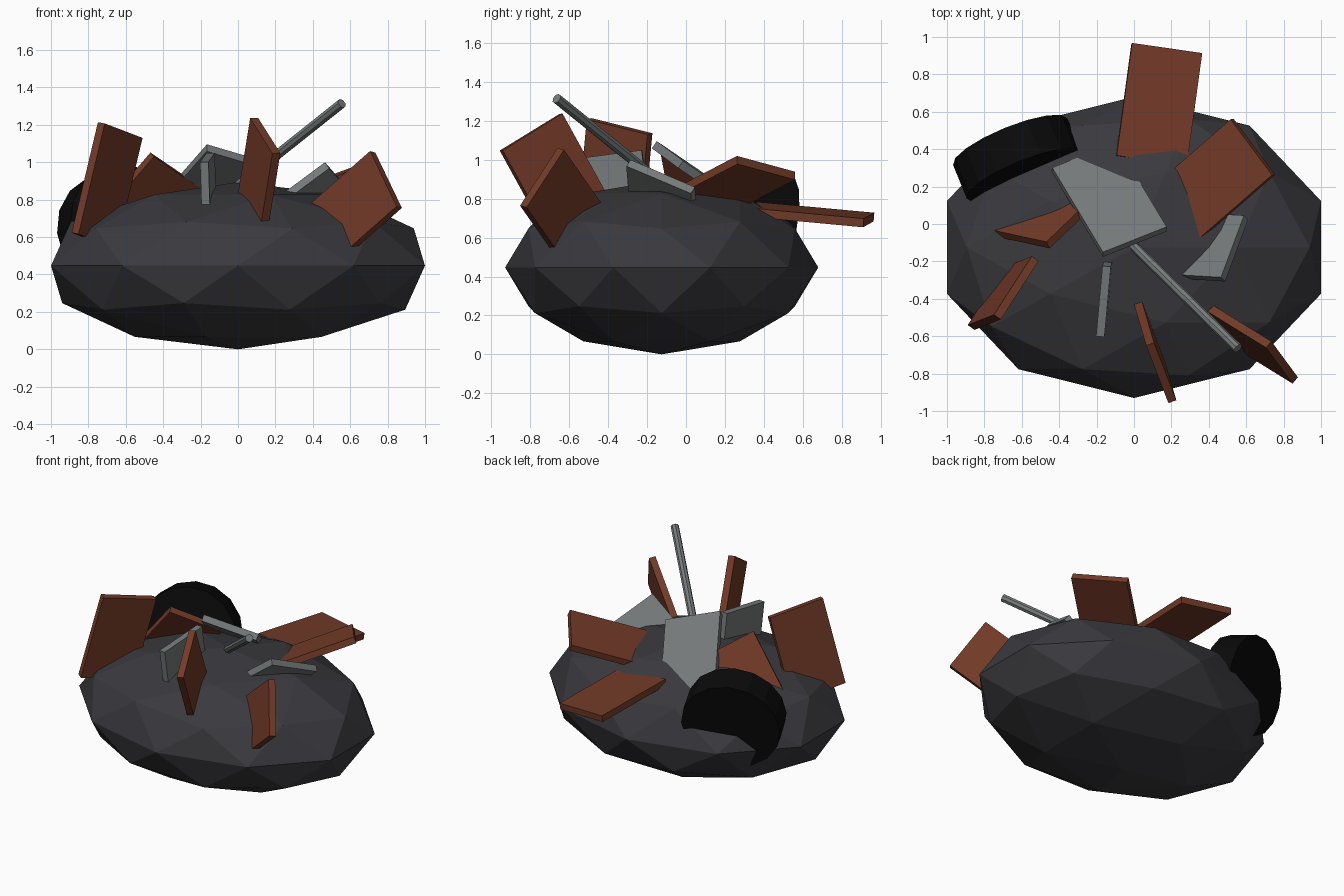
import bpy
import bmesh
import math
from mathutils import Vector, Matrix

if "Cube" in bpy.data.objects:
    bpy.data.objects.remove(bpy.data.objects["Cube"], do_unlink=True)


def material(name, colour):
    mat = bpy.data.materials.new(name)
    mat.use_nodes = True
    mat.diffuse_color = (*colour, 1)
    bsdf = mat.node_tree.nodes["Principled BSDF"]
    bsdf.inputs["Base Color"].default_value = (*colour, 1)
    bsdf.inputs["Roughness"].default_value = 0.9
    return mat


dirt = material("dark dirt", (0.042, 0.042, 0.049))
wood = material("red brown wood", (0.17, 0.043, 0.021))
metal = material("grey metal", (0.18, 0.195, 0.195))
rubber = material("black rubber", (0.003, 0.003, 0.003))


def finish(name, bm, mat):
    """Turn a bmesh into a flat shaded object."""
    bmesh.ops.recalc_face_normals(bm, faces=bm.faces)
    mesh = bpy.data.meshes.new(name)
    bm.to_mesh(mesh)
    bm.free()
    mesh.materials.append(mat)
    obj = bpy.data.objects.new(name, mesh)
    bpy.context.collection.objects.link(obj)
    return obj


WIDTH, LENGTH, THICK = 0.38, 0.61, 0.045


def board(name, mat, corner, across, along, side):
    """A board hung from one corner; side picks which way its thickness goes."""
    u = Vector(across).normalized()
    v = Vector(along)
    v = (v - u * v.dot(u)).normalized()
    n = u.cross(v) * side
    centre = Vector(corner) + (u * WIDTH + v * LENGTH + n * THICK) / 2
    frame = Matrix((u * WIDTH, v * LENGTH, n * THICK)).transposed().to_4x4()
    bm = bmesh.new()
    bmesh.ops.create_cube(bm, size=1, matrix=Matrix.Translation(centre) @ frame)
    return finish(name, bm, mat)


def drum(name, mat, centre, axis, radius, depth, sides):
    """A capped cylinder pointing along an axis."""
    turn = Vector(axis).to_track_quat('Z', 'Y').to_matrix().to_4x4()
    bm = bmesh.new()
    bmesh.ops.create_cone(bm, cap_ends=True, segments=sides, radius1=radius,
                          radius2=radius, depth=depth,
                          matrix=Matrix.Translation(centre) @ turn)
    return finish(name, bm, mat)


# Faceted mound
bm = bmesh.new()
squash = Matrix.Diagonal((1.051, 0.805, 0.447, 1))
bmesh.ops.create_icosphere(bm, subdivisions=2, radius=1,
                           matrix=Matrix.Translation((0, -0.125, 0.447)) @ squash)
finish("mound", bm, dirt)

# Wooden boards: corner, direction across, direction along, thickness side
board("back_plank", wood, (-0.01, 0.968, 0.728),
      (0.374, -0.054, -0.03), (-0.088, -0.61, 0.057), 1)
board("left_plank", wood, (0.738, 0.262, 1.02),
      (-0.219, 0.294, -0.08), (-0.42, -0.36, -0.19), -1)
board("right_plank", wood, (-0.749, -0.485, 1.214),
      (0.209, 0.323, -0.08), (-0.15, -0.07, -0.59), -1)
board("inner_plank", wood, (-0.45, -0.13, 1.03),
      (0.25, 0.24, -0.17), (-0.23, 0.09, -0.33), 1)
board("front_plank", wood, (0.065, -0.65, 1.236),
      (0.12, -0.31, -0.19), (-0.085, 0.29, -0.53), 1)
board("front_left_plank", wood, (0.706, -0.661, 1.06),
      (0.144, -0.195, -0.30), (-0.42, 0.263, -0.355), 1)

# Metal sheets
board("top_sheet", metal, (-0.166, -0.15, 1.096),
      (0.337, 0.134, -0.1), (-0.294, 0.455, -0.31), -1)
board("upright_sheet", metal, (-0.203, -0.6, 1.0),
      (0.035, 0.385, 0.05), (0.02, 0.08, -0.6), -1)
board("left_sheet", metal, (0.465, -0.285, 1.0),
      (0.123, 0.33, -0.14), (-0.48, 0.036, -0.36), -1)

# Metal rod
tip, root = Vector((0.555, -0.665, 1.315)), Vector((-0.03, -0.09, 0.85))
drum("rod", metal, (tip + root) / 2, tip - root, 0.027, (tip - root).length, 8)

# Half buried tyre, leaning outwards
lean = math.radians(14)
axis = Vector((-0.378 * math.cos(lean), 0.926 * math.cos(lean), -math.sin(lean)))
drum("tyre", rubber, (-0.625, 0.35, 0.645), axis, 0.33, 0.2, 16)
